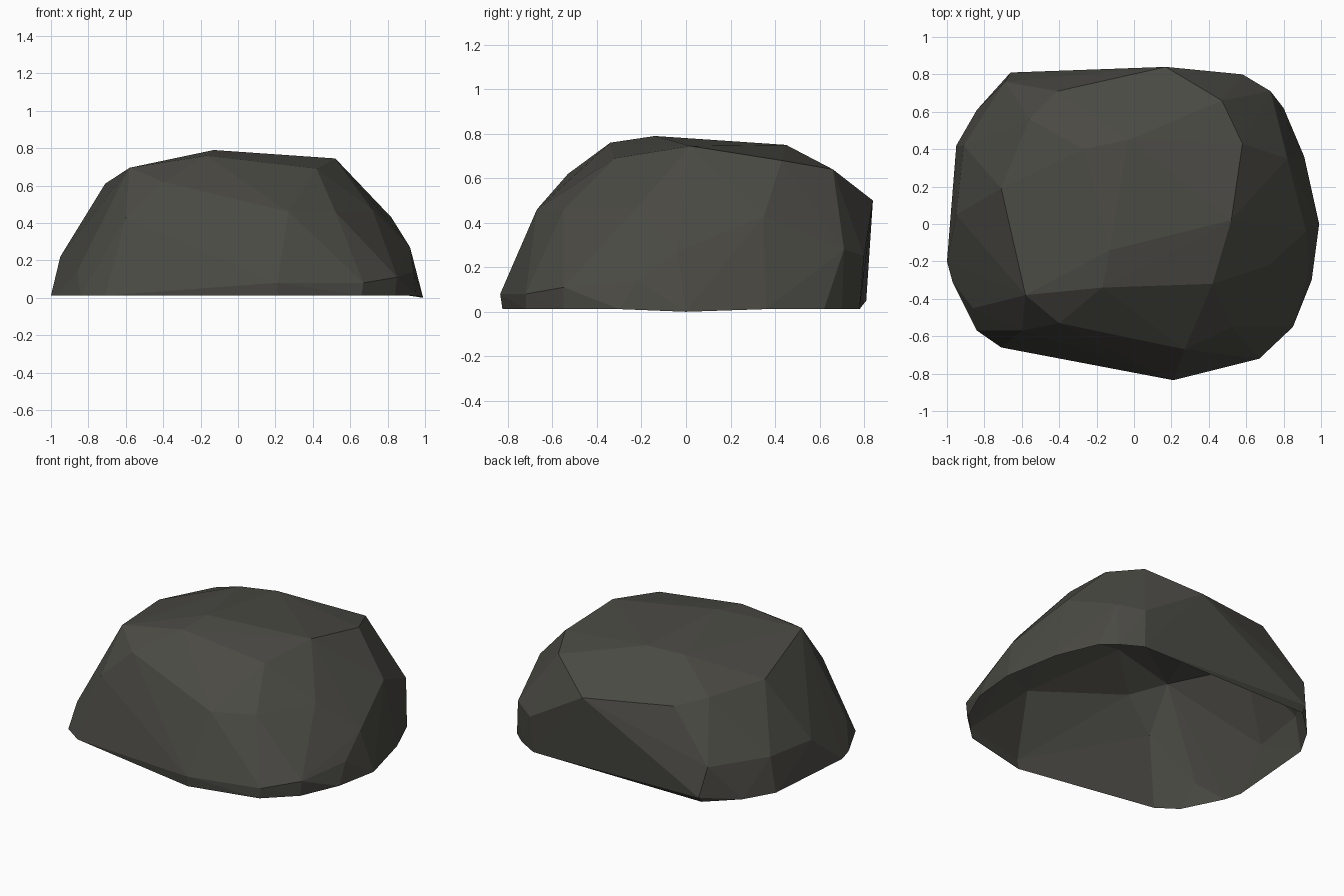
import bpy, bmesh

# Ground outline (x, y), counter-clockwise from the right
RIM_Z = 0.012
rim = [(0.99, 0.0), (0.91, 0.36), (0.80, 0.62), (0.71, 0.70), (0.57, 0.78),
       (-0.66, 0.78), (-0.84, 0.61), (-0.95, 0.42), (-1.0, -0.20), (-0.97, -0.31),
       (-0.84, -0.57), (-0.71, -0.66), (0.21, -0.825), (0.66, -0.72), (0.84, -0.55),
       (0.95, -0.30)]

# Chipped corners of the stone above ground
corners = [
    # low corners and belly
    (0.21, -0.835, 0.08), (-0.27, -0.725, 0.08), (0.67, -0.72, 0.08), (0.85, -0.55, 0.11),
    (0.92, -0.04, 0.27), (0.94, -0.22, 0.14), (-0.86, -0.45, 0.14), (-0.95, 0.05, 0.22),
    (-0.91, 0.42, 0.24), (-0.69, 0.76, 0.24), (-0.66, 0.81, 0.05), (0.73, 0.71, 0.28),
    (0.58, 0.80, 0.25),
    # shoulders
    (0.27, -0.67, 0.46), (0.52, -0.55, 0.46), (-0.60, -0.57, 0.43), (0.72, -0.22, 0.47),
    (0.82, 0.35, 0.43), (0.17, 0.84, 0.50), (-0.41, 0.71, 0.55), (-0.56, 0.56, 0.59),
    # crown
    (-0.40, -0.53, 0.62), (-0.58, -0.38, 0.695), (-0.17, -0.34, 0.76), (0.42, -0.32, 0.69),
    (-0.13, -0.14, 0.79), (0.52, 0.02, 0.745), (0.58, 0.43, 0.68), (0.47, 0.66, 0.64),
    (-0.03, 0.45, 0.75), (-0.27, 0.40, 0.735), (-0.71, 0.19, 0.61)]

# Wrap the corners in a faceted hull
bm = bmesh.new()
for x, y in rim:
    bm.verts.new((x, y, 0.0 if x > 0.98 else RIM_Z))
for p in corners:
    bm.verts.new(p)
res = bmesh.ops.convex_hull(bm, input=bm.verts[:])
loose = [v for v in bm.verts if not v.link_faces]
bmesh.ops.delete(bm, geom=loose, context='VERTS')

# Leave the underside open
under = [f for f in bm.faces if all(v.co.z < 0.02 for v in f.verts) and abs(f.normal.z) > 0.5]
bmesh.ops.delete(bm, geom=under, context='FACES')
bmesh.ops.recalc_face_normals(bm, faces=bm.faces[:])
if sum(f.normal.z * f.calc_area() for f in bm.faces) < 0:
    bmesh.ops.reverse_faces(bm, faces=bm.faces[:])

mesh = bpy.data.meshes.new("boulder")
bm.to_mesh(mesh)
bm.free()
boulder = bpy.data.objects.new("boulder", mesh)
bpy.context.collection.objects.link(boulder)

# Single dark stone colour
stone = bpy.data.materials.new("dark stone")
stone.diffuse_color = (0.068, 0.067, 0.057, 1)
mesh.materials.append(stone)
